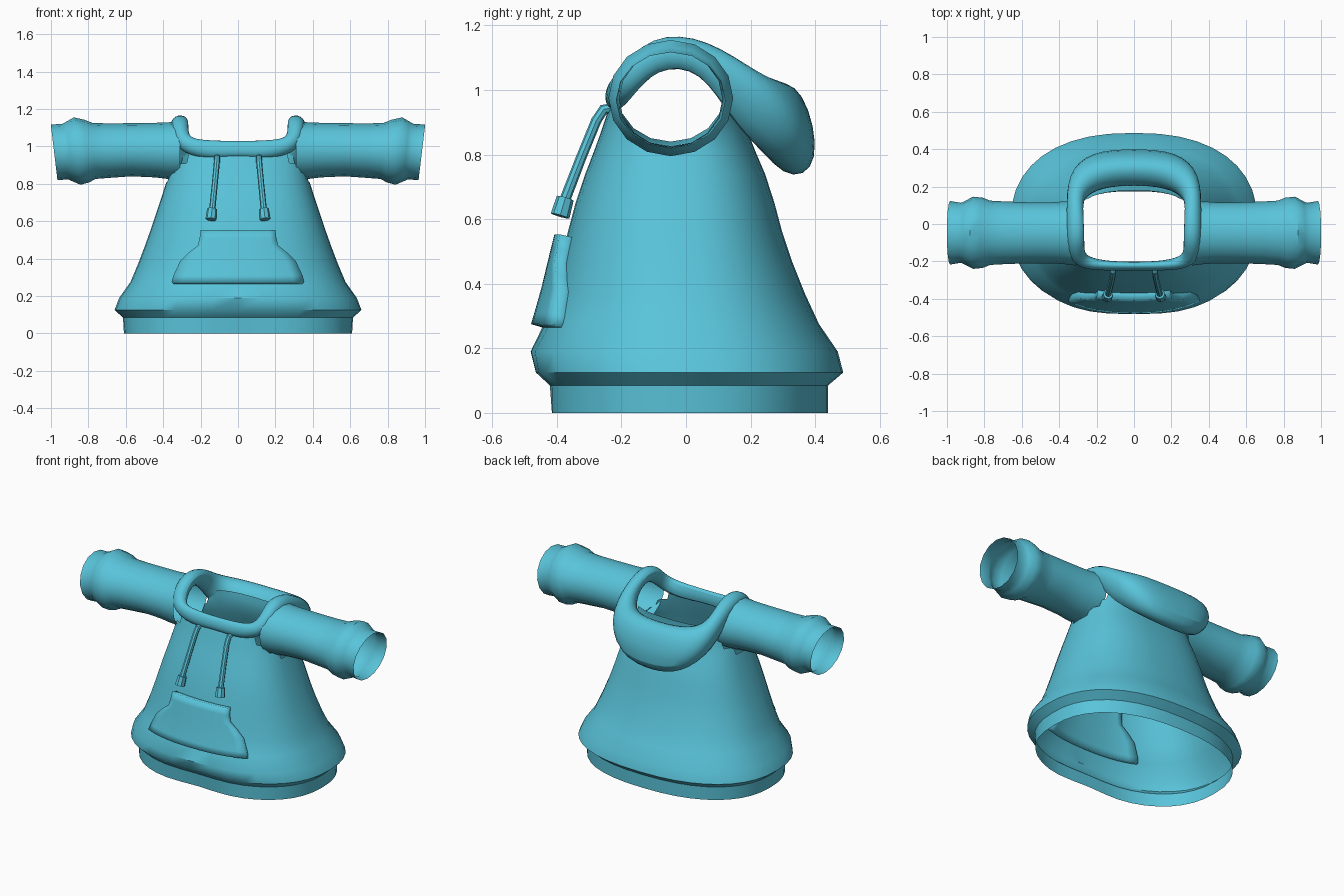
import bpy, bmesh, math
from mathutils import Vector

if "Cube" in bpy.data.objects:
    bpy.data.objects.remove(bpy.data.objects["Cube"])

CLOTH = bpy.data.materials.new("blue_cloth")
CLOTH.diffuse_color = (0.10, 0.55, 0.70, 1)
CLOTH.use_nodes = True
CLOTH.node_tree.nodes["Principled BSDF"].inputs["Base Color"].default_value = CLOTH.diffuse_color


def make(name, bm, mirror=False, subsurf=0, thick=0, angle=40, recalc=True):
    if recalc:
        bmesh.ops.recalc_face_normals(bm, faces=bm.faces)
    me = bpy.data.meshes.new(name)
    bm.to_mesh(me)
    bm.free()
    ob = bpy.data.objects.new(name, me)
    bpy.context.collection.objects.link(ob)
    me.materials.append(CLOTH)
    bpy.ops.object.select_all(action='DESELECT')
    ob.select_set(True)
    bpy.context.view_layer.objects.active = ob
    bpy.ops.object.shade_smooth_by_angle(angle=math.radians(angle))
    if mirror:
        ob.modifiers.new("mirror", 'MIRROR')
    if thick:
        m = ob.modifiers.new("thickness", 'SOLIDIFY')
        m.thickness, m.offset = thick, -1
    if subsurf:
        m = ob.modifiers.new("smooth", 'SUBSURF')
        m.levels = m.render_levels = subsurf
    return ob


def loft(rings, closed=True, caps=False):
    bm = bmesh.new()
    vs = [[bm.verts.new(p) for p in r] for r in rings]
    n = len(vs[0])
    for a, b in zip(vs, vs[1:]):
        for i in range(n if closed else n - 1):
            j = (i + 1) % n
            bm.faces.new((a[i], a[j], b[j], b[i]))
    if caps:
        bm.faces.new(vs[0])
        bm.faces.new(vs[-1])
    return bm


# Torso profile: height, half width, front y, back y
BODY = [(0, .61, -.44, .44), (.085, .615, -.44, .44), (.125, .66, -.48, .487),
        (.19, .635, -.49, .47), (.275, .575, -.44, .412), (.37, .535, -.412, .368),
        (.47, .497, -.388, .328), (.56, .465, -.366, .298), (.65, .435, -.342, .274),
        (.74, .405, -.312, .245), (.81, .383, -.285, .215), (.86, .368, -.267, .195),
        (.91, .355, -.25, .18), (.96, .34, -.235, .175), (1.0, .315, -.22, .18)]


def section(z):
    for p, q in zip(BODY, BODY[1:]):
        if z <= q[0]:
            t = (z - p[0]) / (q[0] - p[0])
            return [p[k] + t * (q[k] - p[k]) for k in (1, 2, 3)]


def power(z):
    return 2.35 + .7 * max(0, z - .4)


def front_y(x, z):
    a, f, b = section(z)
    n = power(z)
    return (f + b) / 2 - (b - f) / 2 * max(0, 1 - abs(x / a) ** n) ** (1 / n)


def body_ring(z, sides=40):
    a, f, b = section(z)
    e = 2 / power(z)
    pts = []
    for i in range(sides):
        t = 2 * math.pi * i / sides
        c, s = math.cos(t), math.sin(t)
        x = math.copysign(abs(c) ** e, c) * a
        y = (f + b) / 2 + math.copysign(abs(s) ** e, s) * (b - f) / 2
        if s < 0:  # soft dent in the front of the hem
            y += .03 * max(0, 1 - z / .27) * math.exp(-(x / .2) ** 2)
        pts.append((x, y, z))
    return pts


# Torso with armholes
bm = loft([body_ring(p[0]) for p in BODY])


def in_arm(co):
    return math.hypot((co.y + .04) / .165, (co.z - .98) / .15) if abs(co.x) > .2 else 9


hole = [f for f in bm.faces if in_arm(f.calc_center_median()) < 1]
bmesh.ops.delete(bm, geom=hole, context='FACES')
for v in bm.verts:
    r = in_arm(v.co)
    if .01 < r < 1:
        v.co.y = -.04 + (v.co.y + .04) / r
        v.co.z = .98 + (v.co.z - .98) / r
make("torso", bm)

# Sleeves with cuffs: x, centre z, y radius, z radius, end tilt
SLEEVE = [(.31, .98, .175, .155, 0), (.37, .977, .168, .152, 0), (.44, .98, .163, .146, 0),
          (.57, .982, .163, .142, 0), (.70, .977, .168, .146, .03), (.77, .976, .172, .15, .06),
          (.81, .975, .188, .168, .08), (.86, .975, .193, .18, .1), (.90, .973, .172, .16, .1),
          (.925, .972, .16, .148, .1), (.983, .968, .17, .149, .12)]
rings = []
for x, cz, ry, rz, tilt in SLEEVE:
    ring = []
    for i in range(16):
        t = 2 * math.pi * i / 16
        y, z = ry * math.cos(t), rz * math.sin(t)
        ring.append((x + tilt * z, y - .047, cz + z))
    rings.append(ring)
make("sleeves", loft(rings), mirror=True)

# Hood: stations from front centre round to back centre,
# each inner base, inner rim, outer rim, outer side, outer base
HOOD = [
    [(0, -.20, .94), (0, -.205, 1.03), (0, -.235, 1.03), (0, -.252, .99), (0, -.245, .95)],
    [(.17, -.19, .93), (.17, -.2, 1.04), (.18, -.24, 1.03), (.19, -.258, .97), (.18, -.24, .925)],
    [(.27, -.16, .97), (.26, -.18, 1.05), (.31, -.235, 1.05), (.345, -.235, 1.0), (.335, -.18, .965)],
    [(.28, -.09, 1.08), (.25, -.11, 1.16), (.32, -.11, 1.19), (.37, -.11, 1.15), (.345, -.09, 1.06)],
    [(.28, .04, 1.09), (.26, .06, 1.15), (.32, .07, 1.175), (.375, .07, 1.12), (.34, .05, 1.05)],
    [(.27, .13, .99), (.27, .18, 1.06), (.34, .25, 1.05), (.375, .30, .93), (.32, .13, .85)],
    [(.17, .16, .92), (.18, .25, 1.04), (.24, .36, 1.02), (.235, .42, .78), (.18, .29, .72)],
    [(0, .17, .90), (0, .26, 1.03), (0, .37, 1.02), (0, .43, .75), (0, .31, .70)]]
make("hood", loft(HOOD), mirror=True, subsurf=2, angle=80)


# Drawstrings and their end tips
def tube(name, path, radii, sides=8):
    path = [Vector(p) for p in path]
    rings = []
    for i, p in enumerate(path):
        d = (path[min(i + 1, len(path) - 1)] - path[max(i - 1, 0)]).normalized()
        u = d.cross(Vector((1, 0, 0))).normalized()
        w = u.cross(d)
        rings.append([p + radii[i] * (u * math.cos(k * math.tau / sides) + w * math.sin(k * math.tau / sides))
                      for k in range(sides)])
    make(name, loft(rings, caps=True), mirror=True)


tube("drawstrings", [(.112, -.225, .945), (.112, -.255, .94), (.114, -.278, .905), (.125, -.325, .79),
                     (.138, -.375, .66)], [.015, .016, .016, .016, .017])
tube("drawstring_tips", [(.138, -.374, .665), (.144, -.39, .61)], [.027, .03])

# Front pocket following the torso: height, half width
POCKET = [(.275, .355), (.31, .345), (.385, .31), (.43, .265), (.47, .215), (.51, .205), (.553, .2)]
rows = []
for z, w in POCKET:
    xs = [w * (k / 6 - 1) for k in range(13)]
    rows.append([(x, front_y(x, z) - .04, z) for x in xs])
make("front_pocket", loft(rows, closed=False), thick=.065, recalc=False)
